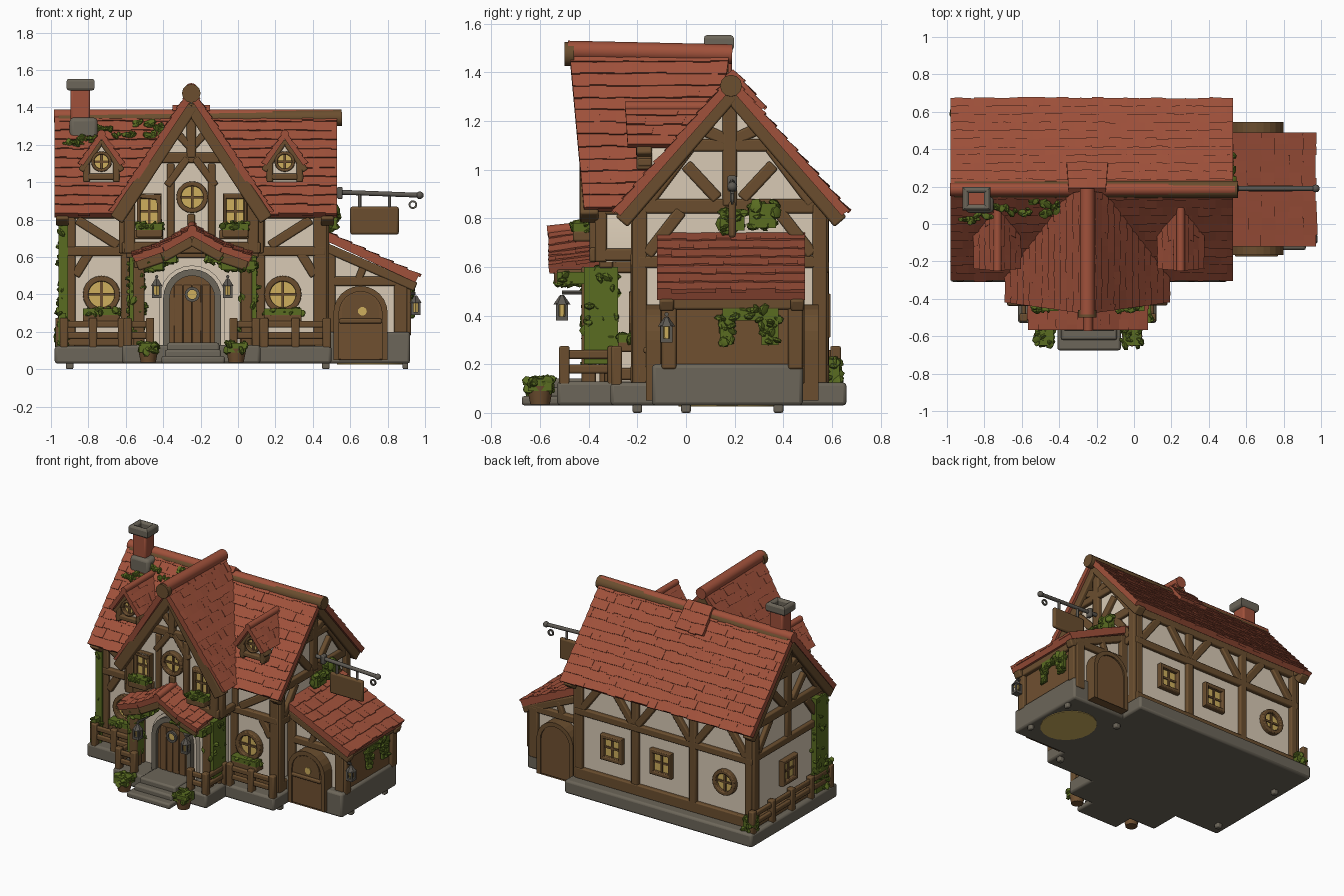
import bpy, bmesh, math, random
from mathutils import Vector as V, Matrix as M

if "Cube" in bpy.data.objects:
    bpy.data.objects.remove(bpy.data.objects["Cube"])
random.seed(4)
R = random.uniform

def mat(name, *c):
    m = bpy.data.materials.new(name)
    m.diffuse_color = (*c, 1)
    m.use_nodes = True
    m.node_tree.nodes["Principled BSDF"].inputs["Base Color"].default_value = m.diffuse_color
    return m
RED = mat("roof red", .35, .082, .043)
CREAM = mat("plaster cream", .69, .59, .46)
WOOD = mat("timber brown", .145, .076, .028)
DOOR = mat("door brown", .16, .08, .03)
STONE = mat("stone grey", .15, .132, .10)
LEAF = mat("ivy green", .10, .15, .015)
GLASS = mat("window yellow", .62, .43, .11)
IRON = mat("iron grey", .11, .10, .085)

def finish(name, bm, m, bevel=0):
    bmesh.ops.recalc_face_normals(bm, faces=bm.faces)
    me = bpy.data.meshes.new(name)
    bm.to_mesh(me); bm.free()
    ob = bpy.data.objects.new(name, me)
    bpy.context.collection.objects.link(ob)
    me.materials.append(m)
    if bevel:
        b = ob.modifiers.new("soft edges", 'BEVEL')
        b.width, b.segments = bevel, 2
    return ob

def hexa(bm, lo, hi):
    n = len(lo)
    a, b = [bm.verts.new(p) for p in lo], [bm.verts.new(p) for p in hi]
    bm.faces.new(a); bm.faces.new(b)
    for i in range(n):
        j = (i + 1) % n
        bm.faces.new((a[i], a[j], b[j], b[i]))

def boxes(name, m, *bs, bevel=.008):
    bm = bmesh.new()
    for x0, x1, y0, y1, z0, z1 in bs:
        q = [(x0, y0), (x1, y0), (x1, y1), (x0, y1)]
        hexa(bm, [(*p, z0) for p in q], [(*p, z1) for p in q])
    return finish(name, bm, m, bevel)

# Wall planes: (u, v, distance outward) to world
def front(c): return lambda u, v, d: V((u, c - d, v))
def back(c): return lambda u, v, d: V((u, c + d, v))
def right(c): return lambda u, v, d: V((c + d, u, v))
def left(c): return lambda u, v, d: V((c - d, u, v))

def prism(name, m, pl, pts, d0, d1, bevel=0):
    bm = bmesh.new()
    hexa(bm, [pl(*p, d0) for p in pts], [pl(*p, d1) for p in pts])
    return finish(name, bm, m, bevel)

def beams(name, pl, segs, w=.05, d=.025, m=WOOD, bevel=.008):
    bm = bmesh.new()
    for s in segs:
        a, b = V(s[:2]), V(s[2:4])
        ww = s[4] if len(s) > 4 else w
        n = (b - a).normalized().orthogonal() * ww / 2
        q = [a + n, b + n, b - n, a - n]
        e = R(0, .004)
        hexa(bm, [pl(*p, -.03) for p in q], [pl(*p, d + e) for p in q])
    return finish(name, bm, m, bevel)

def sym(c, *segs):
    return list(segs) + [(2 * c - s[0], s[1], 2 * c - s[2], s[3], *s[4:]) for s in segs]

def circle(u, v, r, n=20):
    return [(u + r * math.cos(t * math.tau / n), v + r * math.sin(t * math.tau / n)) for t in range(n)]
def rect(u, v, w, h): return [(u - w, v - h), (u + w, v - h), (u + w, v + h), (u - w, v + h)]
def arch(u, z0, zs, r, n=12):
    return [(u - r, z0)] + [(u - r * math.cos(math.pi * i / n), zs + r * math.sin(math.pi * i / n)) for i in range(n + 1)] + [(u + r, z0)]

def ring(name, m, pl, out, inn, d0, d1, bevel=.006):
    bm = bmesh.new()
    for i in range(len(out)):
        j = (i + 1) % len(out)
        q = [out[i], out[j], inn[j], inn[i]]
        hexa(bm, [pl(*p, d0) for p in q], [pl(*p, d1) for p in q])
    bmesh.ops.remove_doubles(bm, verts=bm.verts, dist=1e-5)
    twins = {}
    for f in bm.faces:
        twins.setdefault(frozenset(f.verts), []).append(f)
    bmesh.ops.delete(bm, geom=[f for t in twins.values() if len(t) > 1 for f in t], context='FACES')
    return finish(name, bm, m, bevel)

def window(name, pl, u, v, r, h=None):
    k = .7
    o, i = (rect(u, v, r, h), rect(u, v, r * k, h * k)) if h else (circle(u, v, r), circle(u, v, r * k))
    ring(name + "_frame", WOOD, pl, o, i, -.02, .035)
    prism(name + "_pane", GLASS, pl, i, .003, .009)
    h = (h or r) * k
    beams(name + "_bars", pl, [(u - r * k, v, u + r * k, v), (u, v - h, u, v + h)], .014, .016, bevel=0)

def rod(name, m, p, q, r, r2=None, seg=12):
    p, q = V(p), V(q)
    bm = bmesh.new()
    mx = M.Translation((p + q) / 2) @ (q - p).to_track_quat('Z', 'Y').to_matrix().to_4x4()
    bmesh.ops.create_cone(bm, cap_ends=True, segments=seg, radius1=r, radius2=r if r2 is None else r2, depth=(q - p).length, matrix=mx)
    return finish(name, bm, m)

def ivy(name, n, r, *bs, core=True):
    bm = bmesh.new()
    for a, b in bs:
        if core:  # solid mass under the leaves
            (x0, y0, z0), (x1, y1, z1) = a, b
            q = [(x0, y0), (x1, y0), (x1, y1), (x0, y1)]
            hexa(bm, [(*p, z0) for p in q], [(*p, z1) for p in q])
        for _ in range(n):
            mx = M.Translation([R(s, t) for s, t in zip(a, b)]) @ M.Rotation(R(0, 6), 4, V((R(-1, 1), R(-1, 1), R(.1, 1)))) @ M.Diagonal((1, .8, .5, 1))
            bmesh.ops.create_icosphere(bm, subdivisions=1, radius=r * R(.7, 1.2), matrix=mx)
    return finish(name, bm, LEAF)

def tiles(name, a, b, c, d, nu, nv, th=.03):
    a, b, c, d = map(V, (a, b, c, d))
    n = (b - a).cross(d - a).normalized()
    n = -n if n.z < 0 else n
    P = lambda u, v: a.lerp(b, u).lerp(d.lerp(c, u), v)
    bm = bmesh.new()
    hexa(bm, [p - n * th for p in (a, b, c, d)], [a, b, c, d])
    for j in range(nv):
        for i in range(nu + 1):
            u0, u1 = max(0, (i - .5 * (j % 2)) / nu), min(1, (i + 1 - .5 * (j % 2)) / nu)
            if u1 - u0 < .01: continue
            v0, v1 = (j - R(0, .15)) / nv, min(1, (j + 1.2) / nv)
            q = [P(u0, v0), P(u1, v0), P(u1, v1), P(u0, v1)]
            h = R(.010, .014)
            hexa(bm, [p - n * .004 for p in q], [p + n * t for p, t in zip(q, (h, h + R(-.003, .003), .004, .004))])
    return finish(name, bm, RED)

# Foundation, porch base, steps and feet
boxes("foundation", STONE, (-.98, .5, -.31, .66, .03, .125), (-.62, .12, -.53, -.2, .03, .13), (.4, .92, -.14, .48, .03, .2), bevel=.015)
boxes("steps", STONE, (-.41, -.07, -.675, -.4, .03, .07), (-.39, -.09, -.62, -.4, .03, .105), (-.38, -.1, -.57, -.35, .03, .142), bevel=.012)
boxes("feet", STONE, *[(x - .02, x + .02, y - .02, y + .02, 0, .04) for x in (-.9, .47) for y in (-.2, .38)], (.88, .91, -.02, .02, 0, .04), (.88, .91, .36, .4, 0, .04))

# Plaster walls
prism("main_walls", CREAM, right(0), [(-.2, .1), (.56, .1), (.56, .88), (.18, 1.32), (-.2, .88)], -.92, .46)
prism("entrance_walls", CREAM, front(-.33), rect(-.245, .38, .31, .28), 0, -.4)
prism("gable_walls", CREAM, front(-.37), [(-.61, .62), (.11, .62), (.11, .9), (-.25, 1.43), (-.61, .9)], 0, -.4)

# Main roof
for s, nm in ((-1, "front"), (1, "back")):
    y = .185 + s * .478
    tiles("main_roof_" + nm, (-.98, y, .83), (.53, y, .83), (.53, .185, 1.375), (-.98, .185, 1.375), 24, 11)
rod("main_ridge_cap", RED, (-.985, .185, 1.355), (.54, .185, 1.355), .035)
rod("main_ridge_log", WOOD, (-.96, .185, 1.33), (.555, .185, 1.345), .045)
# Cross gable roof with its small hip behind
for s, nm in ((-1, "left"), (1, "right")):
    x = -.25 + s * .43
    tiles("gable_roof_" + nm, (x, -.42, .845), (x, .1, .845), (-.25, .18, 1.495), (-.25, -.48, 1.495), 9, 13)
rod("gable_ridge_cap", RED, (-.25, -.485, 1.49), (-.25, .19, 1.475), .04)
rod("gable_ridge_log", WOOD, (-.25, -.5, 1.475), (-.25, -.46, 1.475), .05)
prism("gable_back", WOOD, back(.165), [(-.36, 1.3), (-.14, 1.3), (-.25, 1.47)], -.01, .01)
tiles("back_hip", (-.36, .32, 1.255), (-.14, .32, 1.255), (-.15, .19, 1.41), (-.35, .19, 1.41), 4, 3, .04)

# Gable bargeboards
for nm, pl in (("right", right(.475)), ("left", left(-.935))):
    beams(nm + "_bargeboards", pl, sym(.185, (-.265, .785, .185, 1.31, .065)), d=.035)
beams("gable_bargeboards", front(-.39), sym(-.25, (-.65, .80, -.25, 1.41, .075)), d=.045)

# Timber framing on every wall
end = sym(.18, (-.19, .12, -.19, .86, .06), (-.16, .86, .02, 1.1), (.13, .88, .0, 1.02), (.17, 1.12, .06, 1.17), (-.16, .65, -.02, .83)) + [
    (-.26, .85, .62, .85, .06), (-.2, .62, .56, .62), (-.04, 1.1, .4, 1.1), (.18, .85, .18, 1.3, .06), (-.2, .16, .56, .16, .07), (.18, .62, .18, .85)]
beams("right_end_frame", right(.46), end)
beams("left_end_frame", left(-.92), end)
beams("front_frame", front(-.2), [(-.93, .63, .47, .63), (-.93, .83, .47, .83), (-.93, .16, .47, .16, .07), (-.9, .12, -.9, .85, .06), (.44, .12, .44, .85, .07),
    (-.6, .12, -.6, .85), (.12, .12, .12, .85), (-.86, .80, -.64, .66), (.17, .66, .39, .80), (.33, .63, .41, .5), (-.79, .63, -.87, .5)])
beams("back_frame", back(.56), [(-.93, .6, .47, .6), (-.93, .83, .47, .83), (-.93, .16, .47, .16, .08)] + [(x, .12, x, .85, .055) for x in (-.9, -.46, 0, .44)]
    + [(x, .62, x + s * .15, .82) for x, s in ((-.88, 1), (-.48, -1), (-.44, 1), (-.02, -1), (.02, 1), (.42, -1))])
beams("entrance_frame", front(-.33), sym(-.245, (-.53, .12, -.53, .64, .06)) + [(-.6, .63, .11, .63, .07)])
beams("gable_frame", front(-.37), sym(-.25, (-.58, .62, -.58, .9, .06), (-.36, .68, -.36, 1.1, .04), (-.27, 1.13, -.38, .98, .04), (-.25, 1.18, -.35, 1.29, .04), (-.56, .72, -.4, .72)) + [
    (-.62, .65, .12, .65, .06), (-.47, 1.13, -.03, 1.13, .055), (-.25, 1.13, -.25, 1.42), (-.25, .68, -.25, .83, .04)])
for nm, pl in (("right", right(.11)), ("left", left(-.61))):
    beams(nm + "_gable_side_frame", pl, [(-.37, .65, -.18, .65), (-.35, .62, -.35, .9), (-.34, .84, -.18, .84)])
for nm, pl in (("right", right(.065)), ("left", left(-.555))):
    beams(nm + "_entrance_side_frame", pl, [(-.31, .12, -.31, .64), (-.33, .16, -.18, .16), (-.33, .6, -.18, .6)])

# Windows
for i, u in enumerate((-.73, .24)):
    window(f"front_round_window_{i}", front(-.2), u, .4, .1)
window("gable_round_window", front(-.37), -.245, .92, .085)
for i, u in enumerate((-.475, -.015)):
    window(f"gable_square_window_{i}", front(-.375), u, .845, .065, .095)
for i, u in enumerate((.18, -.21)):
    window(f"back_square_window_{i}", back(.56), u, .4, .085, .09)
window("back_round_window", back(.56), -.71, .4, .09)
window("left_square_window", left(-.92), .18, .4, .085, .09)

# Dormers
for i, x in enumerate((-.73, .25)):
    n = f"dormer_{i}"
    pl = front(-.17)
    prism(n + "_walls", CREAM, pl, [(x - .09, 1.0), (x + .09, 1.0), (x + .09, 1.1), (x, 1.23), (x - .09, 1.1)], 0, -.28)
    beams(n + "_frame", pl, sym(x, (x - .08, 1.0, x - .08, 1.12, .035), (x - .11, 1.06, x, 1.225, .035)) + [(x - .1, 1.03, x + .1, 1.03, .035)], d=.03)
    window(n + "_window", pl, x, 1.11, .055)
    for s, nm in ((-1, "left"), (1, "right")):
        tiles(f"{n}_roof_{nm}", (x + s * .115, -.24, 1.1), (x + s * .115, .0, 1.1), (x, .12, 1.265), (x, -.25, 1.265), 4, 4, .02)
    rod(n + "_ridge_cap", RED, (x, -.25, 1.258), (x, .1, 1.258), .022)

# Swept porch roof, arch beams and posts
for s, nm in ((-1, "left"), (1, "right")):
    p = [(-.245, .745), (-.245 + s * .16, .655), (-.245 + s * .315, .6)]
    for k in (0, 1):
        (x0, z0), (x1, z1) = p[k], p[k + 1]
        tiles(f"porch_roof_{nm}_{k}", (x1, -.565, z1), (x1, -.34, z1 + .03), (x0, -.34, z0 + .03), (x0, -.565, z0), 4, 3)
    beams(f"porch_arch_{nm}", front(-.52), [(p[0][0], p[0][1] - .055, p[1][0], p[1][1] - .055), (p[1][0], p[1][1] - .055, p[2][0] - s * .02, p[2][1] - .045)], .06, .02)
rod("porch_ridge_cap", RED, (-.245, -.57, .745), (-.245, -.34, .77), .025)
boxes("porch_posts", WOOD, *[(x - .03, x + .03, -.43, -.37, .12, .6) for x in (-.53, .045)], *[(x - .025, x + .025, -.53, -.33, .54, .59) for x in (-.53, .045)])

# Front door
pl = front(-.33)
prism("door_surround", CREAM, pl, arch(-.245, .12, .38, .175), 0, .04)
ring("door_frame", STONE, pl, arch(-.245, .12, .38, .155), arch(-.245, .12, .38, .12), .03, .075)
prism("front_door", DOOR, pl, arch(-.245, .12, .38, .12), .03, .05)
beams("door_boards", pl, [(-.245 + k * .05, .14, -.245 + k * .05, .45) for k in (-1.5, -.5, .5, 1.5)], .046, .056, DOOR, .004)
ring("door_window_frame", IRON, pl, circle(-.245, .4, .04), circle(-.245, .4, .025), .04, .075, 0)
prism("door_window", GLASS, pl, circle(-.245, .4, .025), .05, .065)

# Side stable: sloped walls, boards on the outer side, doors at both ends
ob = prism("stable_walls", CREAM, front(-.08), [(.45, .1), (.9, .1), (.9, .45), (.45, .68)], 0, -.54)
ob.data.materials.append(DOOR)
for f in ob.data.polygons:
    f.material_index = int(f.normal.x > .5)
tiles("stable_roof", (.965, -.12, .5), (.965, .49, .5), (.45, .49, .74), (.45, -.12, .74), 10, 7, .04)
fr = [(.49, .12, .49, .66, .06), (.87, .12, .87, .48, .07), (.46, .47, .92, .47, .05), (.46, .655, .95, .44, .05), (.64, .47, .68, .57, .04)]
for nm, pl in (("front", front(-.08)), ("back", back(.46))):
    beams(f"stable_{nm}_frame", pl, fr)
    prism(f"stable_{nm}_door", DOOR, pl, arch(.655, .05, .3, .12), -.02, .075, .006)
    ring(f"stable_{nm}_door_frame", WOOD, pl, arch(.655, .05, .3, .145), arch(.655, .05, .3, .115), 0, .085)
prism("stable_opening", WOOD, front(-.08), arch(.655, .26, .31, .1), .07, .079)
prism("stable_hay", GLASS, front(-.08), circle(.665, .31, .024, 9), .075, .084)
boxes("stable_half_door_rail", WOOD, (.54, .77, -.175, -.14, .245, .27))
beams("stable_side_frame", right(.9), [(-.07, .18, -.07, .47, .06), (.45, .18, .45, .47, .06), (-.1, .45, .48, .45, .05)])
prism("stable_floor_hay", GLASS, lambda u, v, d: V((u, v, .03 - d)), [(.71 + .18 * a, .17 + .2 * b) for a, b in circle(0, 0, 1)], 0, .004)

# Chimney
boxes("chimney_base", STONE, (-.9, -.75, .06, .22, 1.2, 1.345), bevel=.02)
boxes("chimney_shaft", RED, (-.895, -.79, .085, .19, 1.3, 1.5), bevel=.012)
ring("chimney_cap", STONE, lambda u, v, d: V((u, v, 1.49 + d)), rect(-.842, .135, .075, .062), rect(-.842, .135, .04, .03), 0, .063, .014)

# Hanging sign
rod("sign_pole", IRON, (.45, .19, .95), (.98, .19, .93), .013)
boxes("sign_bracket", IRON, (.53, .56, .17, .21, .91, .975))
bm = bmesh.new()
bmesh.ops.create_icosphere(bm, subdivisions=2, radius=.021, matrix=M.Translation((.972, .19, .93)))
finish("sign_pole_end", bm, IRON)
boxes("sign_board", WOOD, (.6, .86, .175, .205, .72, .87), bevel=.012)
for i, x in enumerate((.65, .81)):
    rod(f"sign_chain_{i}", IRON, (x, .19, .86), (x, .19, .94), .009)
ring("sign_hook", IRON, front(.195), circle(.935, .88, .023), circle(.935, .88, .013), 0, .01, 0)

# Lanterns
for i, (x, y, z, ax, ay) in enumerate(((-.435, -.51, .38, 0, .16), (-.055, -.51, .38, 0, .16), (.95, -.08, .29, -.06, 0))):
    rod(f"lantern_{i}_light", GLASS, (x, y, z + .012), (x, y, z + .065), .014, .018, 6)
    boxes(f"lantern_{i}_cage", IRON, *[(x + a - .006, x + a + .006, y + b - .006, y + b + .006, z, z + .07) for a in (-.019, .019) for b in (-.019, .019)],
          (x - .024, x + .024, y - .024, y + .024, z, z + .016), bevel=0)
    rod(f"lantern_{i}_cap", IRON, (x, y, z + .065), (x, y, z + .105), .036, .008, 6)
    rod(f"lantern_{i}_arm", IRON, (x, y, z + .115), (x + ax, y + ay, z + .115), .009, seg=8)

# Fences
def fence(name, p, q, n):
    p, q = V(p), V(q)
    bm = []
    for i in range(n):
        a = p.lerp(q, i / (n - 1))
        bm.append((a.x - .022, a.x + .022, a.y - .022, a.y + .022, .11, .275))
    for z in (.18, .24):
        bm.append((min(p.x, q.x) - .012, max(p.x, q.x) + .012, min(p.y, q.y) - .012, max(p.y, q.y) + .012, z - .018, z + .018))
    boxes(name, WOOD, *bm)
fence("fence_front_left", (-.93, -.285), (-.62, -.285), 3)
fence("fence_front_right", (.14, -.285), (.475, -.285), 3)
for s, nm in ((-1, "left"), (1, "right")):
    x = -.247 + s * .343
    fence("fence_porch_" + nm, (x, -.5), (x, -.3), 2)
    fence(f"fence_porch_front_{nm}", (x, -.5), (x - s * .12, -.5), 2)
fence("fence_left_side", (-.955, -.26), (-.955, .615), 5)

# Flower boxes and pots
for i, (x, y, z, w) in enumerate(((-.73, -.245, .25, .1), (.24, -.245, .25, .1), (-.475, -.43, .705, .07), (-.015, -.43, .705, .07))):
    boxes(f"flower_box_{i}", WOOD, (x - w, x + w, y - .035, y + .05, z, z + .045))
    ivy(f"flower_box_plants_{i}", 26, .024, ((x - w, y - .035, z + .04), (x + w, y + .03, z + .075)))
for i, x in enumerate((-.48, -.01)):
    rod(f"pot_{i}", DOOR, (x, -.6, .035), (x, -.6, .11), .04, .055)
    ivy(f"pot_plant_{i}", 40, .026, ((x - .05, -.65, .09), (x + .05, -.55, .14)))

# Ivy
ivy("porch_ivy", 75, .028, ((.02, -.42, .2), (.1, -.28, .6)), ((-.58, -.42, .2), (-.5, -.28, .6)))
ivy("porch_arch_ivy", 24, .026, ((-.5, -.53, .53), (-.4, -.42, .58)), ((-.42, -.53, .57), (-.33, -.42, .61)), ((-.09, -.53, .53), (.09, -.42, .58)), ((-.16, -.53, .57), (-.07, -.42, .61)))
ivy("corner_ivy", 75, .028, ((-.96, -.235, .1), (-.91, -.1, .8)), ((-.96, -.29, .06), (-.92, -.2, .3)))
ivy("back_corner_bush", 35, .032, ((-.97, .56, .12), (-.89, .63, .22)))
ivy("gable_ivy", 30, .03, ((.48, .14, .75), (.53, .24, .83)), ((.48, .26, .76), (.53, .37, .86)))
ivy("stable_ivy", 16, .026, ((.91, .15, .38), (.93, .38, .43)), ((.91, .14, .28), (.93, .19, .4)), ((.91, .31, .28), (.93, .38, .4)))
ivy("roof_ivy", 10, .028, *[((x, y - .02, .83 + (y + .29) * 1.147), (x + .1, y + .02, .85 + (y + .29) * 1.147)) for x, y in ((-.93, .03), (-.85, .05), (-.75, .1), (-.66, .07), (-.55, .12), (-.5, .07), (-.45, .1))], core=False)

# Smooth shading with sharp edges kept
for ob in bpy.context.scene.objects:
    ob.select_set(True)
    bpy.context.view_layer.objects.active = ob
bpy.ops.object.shade_smooth_by_angle(angle=math.radians(35))
